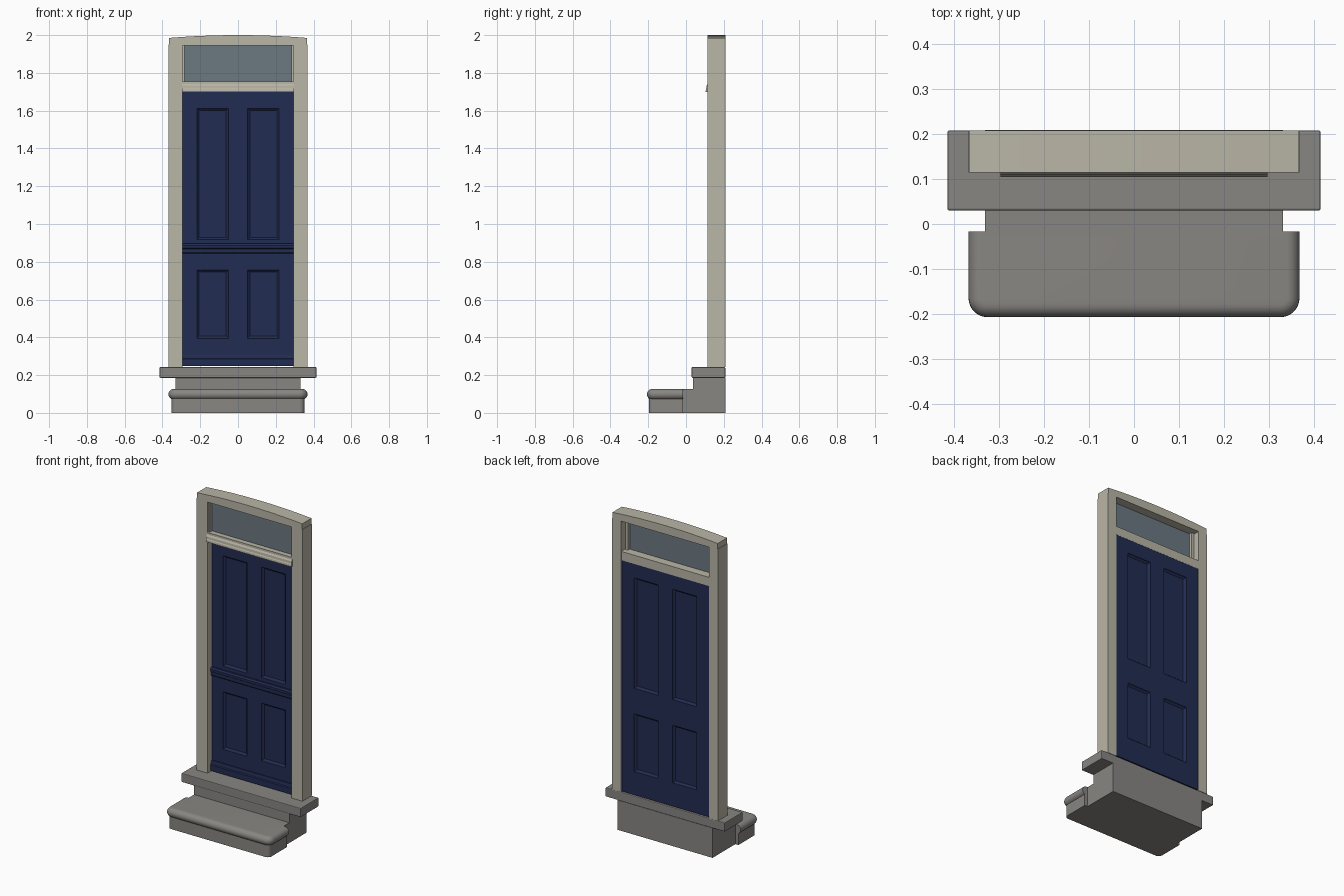
import bpy, bmesh, math

if "Cube" in bpy.data.objects:
    bpy.data.objects.remove(bpy.data.objects["Cube"])


def material(name, rgb):
    m = bpy.data.materials.new(name)
    m.diffuse_color = (*rgb, 1)
    m.use_nodes = True
    m.node_tree.nodes["Principled BSDF"].inputs["Base Color"].default_value = m.diffuse_color
    return m


STONE = material("stone", (0.25, 0.24, 0.225))
PAINT = material("cream_paint", (0.49, 0.465, 0.385))
NAVY = material("navy_paint", (0.016, 0.025, 0.085))
GLASS = material("glass", (0.15, 0.19, 0.22))


def finish(name, bm, mat, bevel=0.0, smooth=False):
    bmesh.ops.recalc_face_normals(bm, faces=bm.faces[:])
    me = bpy.data.meshes.new(name)
    bm.to_mesh(me)
    bm.free()
    me.materials.append(mat)
    ob = bpy.data.objects.new(name, me)
    bpy.context.collection.objects.link(ob)
    if bevel:
        b = ob.modifiers.new("bevel", "BEVEL")
        b.width, b.segments = bevel, 2
    if smooth:
        bpy.ops.object.select_all(action='DESELECT')
        ob.select_set(True)
        bpy.context.view_layer.objects.active = ob
        bpy.ops.object.shade_smooth_by_angle(angle=math.radians(35))
    return ob


def loft(name, rings, mat, **kw):
    """Skin a stack of matching closed rings and cap both ends."""
    bm = bmesh.new()
    vs = [[bm.verts.new(p) for p in r] for r in rings]
    n = len(vs[0])
    for a, b in zip(vs, vs[1:]):
        for i in range(n):
            j = (i + 1) % n
            bm.faces.new((a[i], a[j], b[j], b[i]))
    bm.faces.new(vs[0])
    bm.faces.new(vs[-1])
    return finish(name, bm, mat, **kw)


def box(name, x0, x1, y0, y1, z0, z1, mat, **kw):
    plan = [(x0, y0), (x1, y0), (x1, y1), (x0, y1)]
    return loft(name, [[(x, y, z) for x, y in plan] for z in (z0, z1)], mat, **kw)


def along_x(name, yz, half, mat, **kw):
    return loft(name, [[(x, y, z) for y, z in yz] for x in (-half, half)], mat, **kw)


def step_outline(half, front, back, r, z):
    """Plan with rounded front corners and a square back."""
    pts = [(half, back, z)]
    for k in range(9):
        a = math.pi / 2 * k / 8
        pts.append((half - r + r * math.cos(a), front + r - r * math.sin(a), z))
    return pts + [(-x, y, z) for x, y, z in reversed(pts)]


# Stone base: block, riser, bullnosed tread and sill
box("base_block", -0.331, 0.331, -0.03, 0.209, 0, 0.127, STONE)
box("upper_block", -0.331, 0.331, 0.037, 0.209, 0.127, 0.187, STONE)
loft("step_riser", [step_outline(0.352, -0.196, -0.017, 0.025, z) for z in (0, 0.085)],
     STONE, smooth=True)
R = 0.0285
nose = []
for k in range(13):
    a = -math.pi / 2 + math.pi * k / 12
    d = R * (1 - math.cos(a))
    nose.append(step_outline(0.368 - d, -0.207 + d, -0.017, 0.042 - d, 0.0985 + R * math.sin(a)))
loft("step_tread", nose, STONE, smooth=True)
box("sill", -0.415, 0.415, 0.03, 0.208, 0.186, 0.242, STONE, bevel=0.004)

# Frame: rebated jambs, arched head, transom with drip moulding
jamb = [(0.368, 0.115), (0.293, 0.115), (0.293, 0.16), (0.306, 0.16), (0.306, 0.208), (0.368, 0.208)]
for side, s in (("left", -1), ("right", 1)):
    loft(side + "_jamb", [[(s * x, y, z) for x, y in jamb] for z in (0.242, 1.95)], PAINT)
    box(side + "_glazing_bead", s * 0.284, s * 0.3, 0.128, 0.172, 1.75, 1.95, PAINT)
arc = [(0.366 * (1 - k / 8), 1.985 + 0.015 * (1 - (1 - k / 8) ** 2)) for k in range(17)]
head = [(-0.366, 1.946), (0.366, 1.946)] + arc
loft("arched_head", [[(x, y, z) for x, z in head] for y in (0.115, 0.208)], PAINT, smooth=True)
box("transom", -0.306, 0.306, 0.115, 0.206, 1.70, 1.755, PAINT)
along_x("drip_moulding", [(0.118, 1.70), (0.104, 1.70), (0.105, 1.712), (0.108, 1.718),
                          (0.109, 1.732), (0.115, 1.742), (0.118, 1.742)], 0.297, PAINT)
box("fanlight_glass", -0.295, 0.295, 0.147, 0.153, 1.75, 1.948, GLASS)

# Door: slab gridded on both faces with four sunk panels each side
xs = [-0.303, -0.217, -0.051, 0.051, 0.217, 0.303]
zs = [0.248, 0.395, 0.757, 0.918, 1.612, 1.702]
bm = bmesh.new()
panels = []
grids = []
for y in (0.16, 0.205):
    g = [[bm.verts.new((x, y, z)) for z in zs] for x in xs]
    grids.append(g)
    for i in range(5):
        for j in range(5):
            q = [g[i][j], g[i + 1][j], g[i + 1][j + 1], g[i][j + 1]]
            f = bm.faces.new(q if y < 0.18 else q[::-1])
            if i in (1, 3) and j in (1, 3):
                panels.append(f)
rim = ([(i, 0) for i in range(5)] + [(5, j) for j in range(5)]
       + [(i, 5) for i in range(5, 0, -1)] + [(0, j) for j in range(5, 0, -1)])
f, b = grids
for (i, j), (k, m) in zip(rim, rim[1:] + rim[:1]):
    bm.faces.new((f[i][j], b[i][j], b[k][m], f[k][m]))
bm.normal_update()
for width, depth in ((0.003, -0.006), (0.013, -0.008)):
    bmesh.ops.inset_individual(bm, faces=panels, thickness=width, depth=depth)
finish("door", bm, NAVY)

# Door mouldings: middle rail and weather bar
along_x("middle_rail", [(0.165, 0.843), (0.152, 0.843), (0.148, 0.848), (0.148, 0.868),
                        (0.143, 0.872), (0.143, 0.886), (0.150, 0.896), (0.165, 0.896)], 0.293, NAVY)
along_x("weather_bar", [(0.165, 0.248), (0.143, 0.248), (0.143, 0.284), (0.150, 0.288),
                        (0.154, 0.308), (0.165, 0.308)], 0.293, NAVY)
